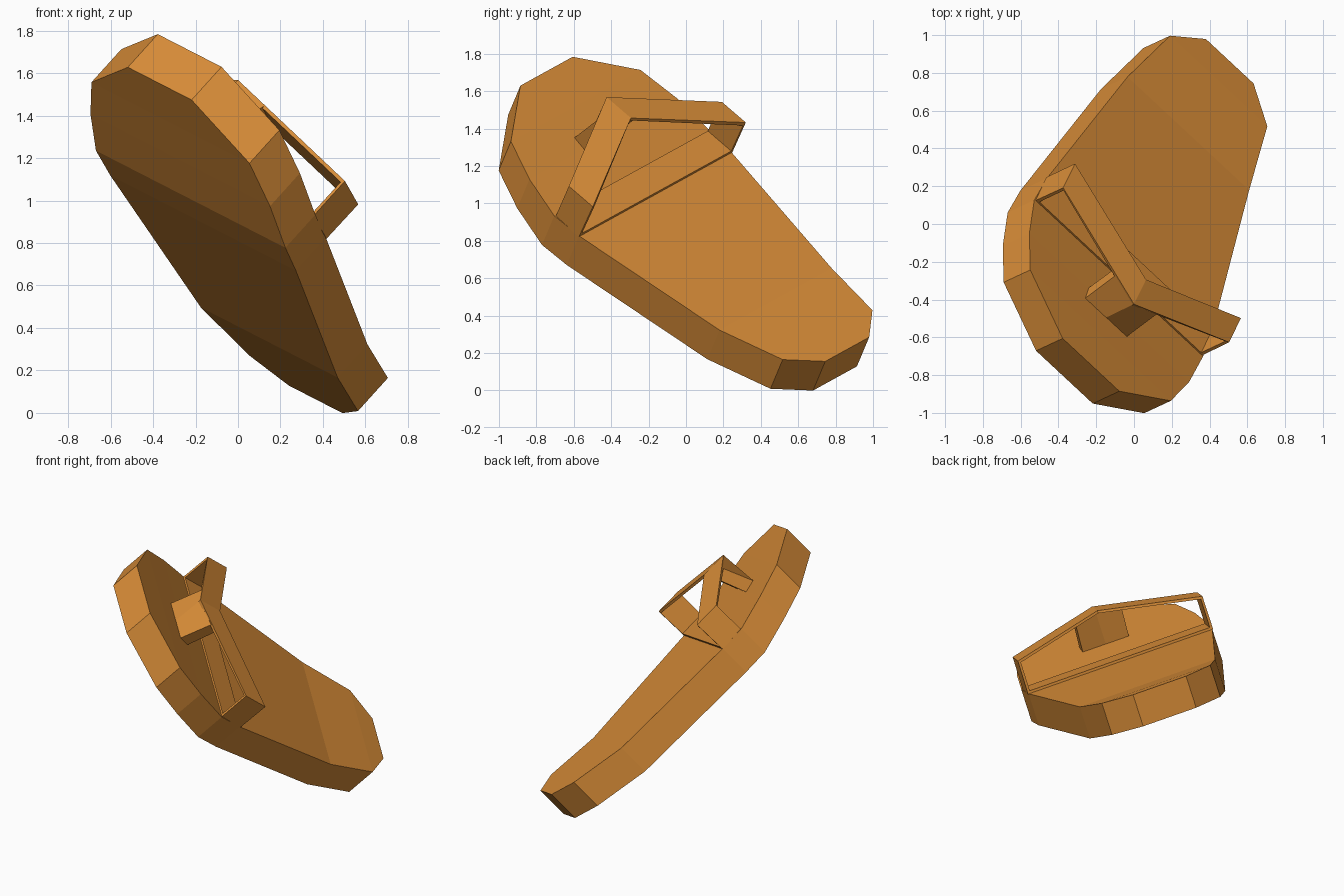
import bpy, bmesh
from mathutils import Matrix, Vector

if "Cube" in bpy.data.objects:
    bpy.data.objects.remove(bpy.data.objects["Cube"])

# Tilted sandal frame: x = width, y = toe to heel, z = out of the footbed
N = Vector((0.14, 0.065, 0.155)).normalized()
W = Vector((0.895, -0.83, -0.455))
W = (W - N * W.dot(N)).normalized()
L = N.cross(W)
FRAME = Matrix.Translation(W * -0.28) @ Matrix((W, L, N)).transposed().to_4x4()

orange = bpy.data.materials.new("orange")
orange.diffuse_color = (0.70, 0.27, 0.04, 1)
orange.use_nodes = True
orange.node_tree.nodes["Principled BSDF"].inputs["Base Color"].default_value = orange.diffuse_color


def loft(name, rings, closed=False):
    """Bridge equal-sized rings of points; cap the ends or join last to first."""
    bm = bmesh.new()
    rows = [[bm.verts.new(p) for p in ring] for ring in rings]
    pairs = list(zip(rows, rows[1:]))
    if closed:
        pairs.append((rows[-1], rows[0]))
    else:
        bm.faces.new(rows[0])
        bm.faces.new(rows[-1])
    n = len(rows[0])
    for a, b in pairs:
        for i in range(n):
            j = (i + 1) % n
            bm.faces.new((a[i], a[j], b[j], b[i]))
    bmesh.ops.recalc_face_normals(bm, faces=bm.faces)
    mesh = bpy.data.meshes.new(name)
    bm.to_mesh(mesh)
    bm.free()
    mesh.materials.append(orange)
    obj = bpy.data.objects.new(name, mesh)
    bpy.context.collection.objects.link(obj)
    obj.matrix_world = FRAME
    return obj


# Sole: stations of (position along foot, half width, underside height)
THICK = 0.22
stations = [(-1.653, 0.219, 0.622), (-1.412, 0.543, 0.570), (-1.184, 0.617, 0.518),
            (-0.945, 0.651, 0.465), (-0.768, 0.638, 0.460), (0.142, 0.470, 0.452),
            (0.512, 0.376, 0.502), (0.654, 0.184, 0.516)]
loft("sole", [[(-h, y, z), (h, y, z), (h, y, z + THICK), (-h, y, z + THICK)]
              for y, h, z in stations])

# Strap: thin closed band, peaked forward over the foot
# (outer x, outer z, inner x, inner z, front y, rear y)
half = [(0.643, 0.678, 0.625, 0.697, -0.940, -0.764),
        (0.641, 0.910, 0.625, 0.895, -0.938, -0.758)]
peak = (0, 0.985, 0, 0.967, -1.261, -1.078)
left = [(-p[0], p[1], -p[2], p[3], p[4], p[5]) for p in reversed(half)]
loft("strap", [[(ox, f, oz), (ox, r, oz), (ix, r, iz), (ix, f, iz)]
               for ox, oz, ix, iz, f, r in half + [peak] + left], closed=True)

# Toe post: block from the footbed to the underside of the strap peak
HW, DEPTH = 0.16, 0.085


def post_ring(side_y, side_z, mid_y, mid_z, drop):
    front = [(-HW, side_y, side_z), (0, mid_y, mid_z), (HW, side_y, side_z)]
    return front + [(x, y + DEPTH, z - drop) for x, y, z in reversed(front)]


loft("toe_post", [post_ring(-1.265, 0.752, -1.265, 0.752, 0.018),
                  post_ring(-1.180, 0.958, -1.260, 0.977, 0)])
